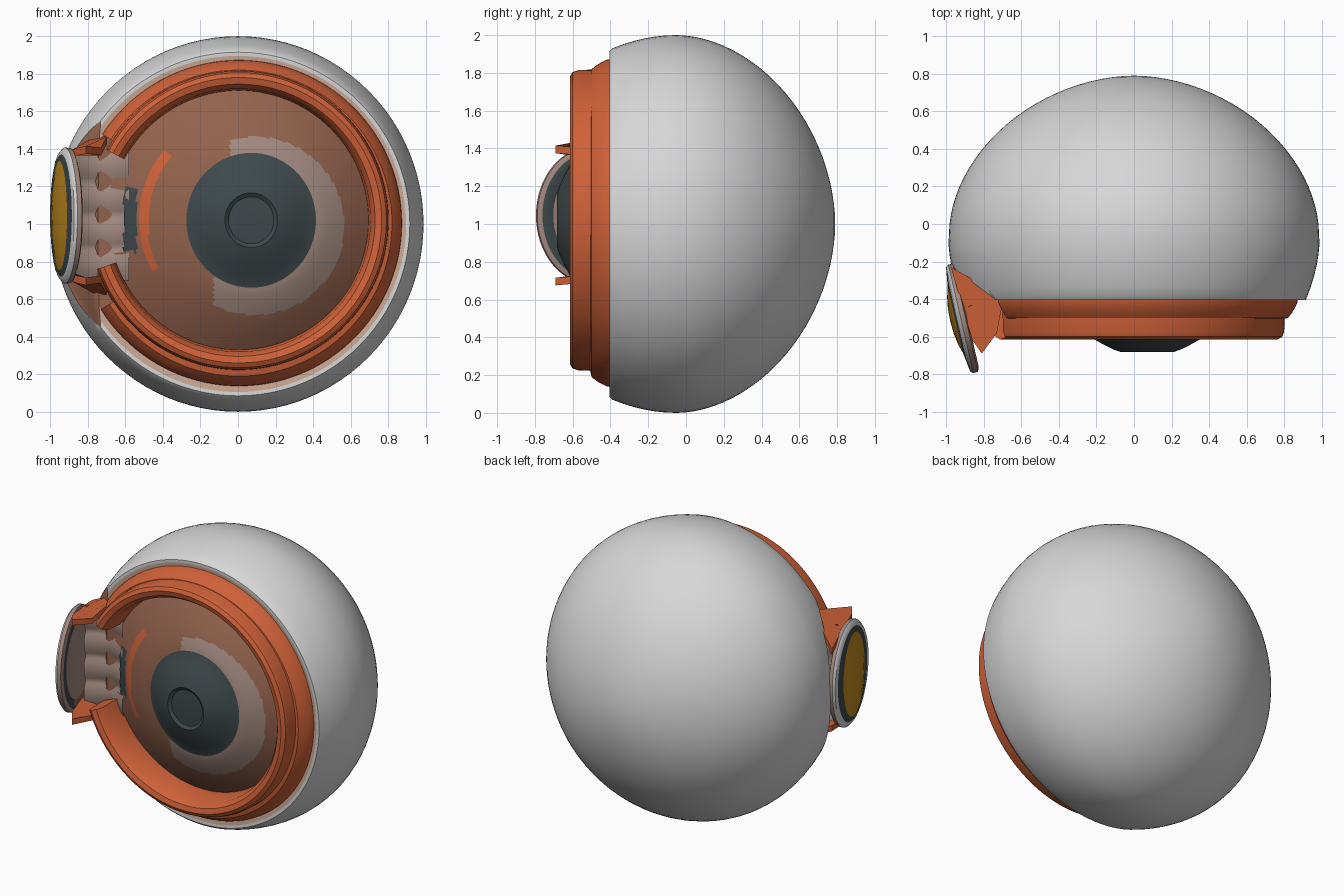
import bpy, bmesh, math
from mathutils import Matrix, Vector

if "Cube" in bpy.data.objects:
    bpy.data.objects.remove(bpy.data.objects["Cube"])

COLOURS = {
    "shell_white": (0.68, 0.68, 0.68),
    "orange": (0.62, 0.12, 0.04),
    "brown": (0.29, 0.125, 0.075),
    "beige": (0.36, 0.25, 0.215),
    "dark_slate": (0.048, 0.065, 0.07),
    "amber": (0.52, 0.25, 0.012),
    "light_tan": (0.60, 0.39, 0.30),
}
NAMES = list(COLOURS)
MATS = []
for n, c in COLOURS.items():
    m = bpy.data.materials.new(n)
    m.diffuse_color = (*c, 1)
    m.use_nodes = True
    m.node_tree.nodes["Principled BSDF"].inputs["Base Color"].default_value = m.diffuse_color
    MATS.append(m)
WHITE, ORANGE, BROWN, BEIGE, DARK, AMBER, TAN = range(7)


def finish(name, bm, angle=35, matrix=None):
    me = bpy.data.meshes.new(name)
    bm.to_mesh(me)
    bm.free()
    for m in MATS:
        me.materials.append(m)
    if matrix:
        me.transform(matrix)
    ob = bpy.data.objects.new(name, me)
    bpy.context.collection.objects.link(ob)
    bpy.ops.object.select_all(action='DESELECT')
    ob.select_set(True)
    bpy.context.view_layer.objects.active = ob
    bpy.ops.object.shade_smooth_by_angle(angle=math.radians(angle))
    return ob


def revolve(rows, segs=96, a0=0, a1=360):
    """Sweep rows (y, rx, rz, cx, cz, band colour) about the y axis."""
    bm = bmesh.new()
    full = a1 - a0 >= 360
    count = segs if full else segs + 1
    rings = []
    for y, rx, rz, cx, cz, mat in rows:
        ring = []
        for j in range(count):
            a = math.radians(a0 + (a1 - a0) * j / segs)
            ring.append(bm.verts.new((cx + rx * math.cos(a), y, cz + rz * math.sin(a))))
        rings.append(ring)
    for i in range(len(rows) - 1):
        for j in range(segs):
            k = (j + 1) % count
            f = bm.faces.new((rings[i][j], rings[i][k], rings[i + 1][k], rings[i + 1][j]))
            f.material_index = rows[i][5]
    if not full:
        for ring_end, flip in ((0, False), (-1, True)):
            loop = [r[ring_end] for r in rings]
            f = bm.faces.new(loop[::-1] if flip else loop)
            f.material_index = rows[0][5]
    bmesh.ops.remove_doubles(bm, verts=bm.verts, dist=0.0005)
    return bm


# Rounded white shell with a flat front, sliced obliquely where the side eye sits
rows = []
for i in range(25):
    a = math.pi / 2 * (1 - i / 24)
    e = 2 / 1.87
    r = max(math.cos(a), 0) ** e
    rows.append((-0.05 + 0.84 * math.sin(a) ** e, r * 0.985, r, 0, 1, WHITE))
for i in range(1, 7):
    s = i / 6
    r = 1 - 0.07 * s * s
    rows.append((-0.05 - 0.34 * s, r * 0.99, r, 0, 1, WHITE))
for y, r, m in ((-0.405, 0.915, WHITE), (-0.405, 0.895, TAN), (-0.40, 0.86, BROWN), (-0.37, 0, BROWN)):
    rows.append((y, r, r, 0, 1, m))
bm = revolve(rows)
bmesh.ops.bisect_plane(bm, geom=bm.verts[:] + bm.edges[:] + bm.faces[:],
                       plane_co=(-0.74, -0.40, 1), plane_no=(-0.6, -0.8, 0), clear_outer=True)
old = set(bm.faces)
bmesh.ops.holes_fill(bm, edges=[e for e in bm.edges if e.is_boundary], sides=0)
for f in bm.faces:
    if f not in old:
        f.material_index = BROWN
bmesh.ops.recalc_face_normals(bm, faces=bm.faces)
finish("rounded_shell", bm)


# Orange flange and the raised lid ring, both open on the left
def ring(name, prof, cz, a0, a1):
    finish(name, revolve([(y, r, r, 0.005, cz, ORANGE) for y, r in prof], 96, a0, a1))


ring("outer_flange", [(-0.385, 0.87), (-0.42, 0.865), (-0.45, 0.85), (-0.475, 0.835),
                      (-0.50, 0.815), (-0.51, 0.77), (-0.42, 0.74)], 1.005, -148, 147)
ring("lid_ring", [(-0.42, 0.80), (-0.57, 0.795), (-0.60, 0.785), (-0.615, 0.76),
                  (-0.605, 0.725), (-0.57, 0.70), (-0.40, 0.69)], 1.02, -161, 152)

# Domed iris with dark pupil, beige patch and orange stripe
rows = []
for i in range(33):
    t = 1 - i / 32
    r = 0.345 + 0.355 * t
    rows.append((-0.58 + 0.18 * t ** 1.3, r, r * (1.04 - 0.04 * t),
                 0.07 * (1 - t), 1.02 + 0.01 * t, BROWN))
for y, r in ((-0.61, 0.29), (-0.643, 0.23), (-0.668, 0.18), (-0.682, 0.14), (-0.667, 0.12),
             (-0.672, 0.06), (-0.672, 0)):
    rows.append((y, r, r * 1.04, 0.07, 1.02, DARK))
rows[32] = rows[32][:5] + (DARK,)
bm = revolve(rows, 160)
gone = []
for f in bm.faces:
    c = f.calc_center_median()
    if f.material_index == DARK:
        continue
    dx, dz = c.x - 0.07, c.z - 1.02
    d = math.hypot(dx, dz)
    ang = math.degrees(math.atan2(dz, dx)) % 360
    if math.hypot(c.x - 0.09, c.z - 0.99) < 0.475 and c.x > (-0.04 if c.z > 1 else -0.13):
        f.material_index = BEIGE
    if 0.55 < d < 0.595 and 141 < ang < 207:
        f.material_index = ORANGE
    if abs(c.z - 1.02) < 0.17 and c.x < -0.54:
        f.material_index = DARK
        if c.x < -0.61:
            gone.append(f)
bmesh.ops.delete(bm, geom=gone, context='FACES')
finish("iris_and_pupil", bm)

# Ribbed bridge between the main iris and the side eye
bm = bmesh.new()
grid = []
NX, NZ = 8, 40
for i in range(NX + 1):
    col = []
    for j in range(NZ + 1):
        s, t = i / NX, j / NZ
        z = 0.70 + 0.70 * t
        y = -0.44 + 0.06 * math.sin(math.pi * s) - 0.02 * abs(math.sin(4 * math.pi * t))
        col.append(bm.verts.new((-0.88 + 0.30 * s, y, z)))
    grid.append(col)
for i in range(NX):
    for j in range(NZ):
        f = bm.faces.new((grid[i][j], grid[i + 1][j], grid[i + 1][j + 1], grid[i][j + 1]))
        f.material_index = BEIGE
finish("ribbed_bridge", bm, 60)

# Side eye: oval cup facing left, amber dome outside, beige hollow inside
profile = [
    (0.015, 0.0, 0.0, BEIGE), (0.02, 0.15, 0.20, BEIGE), (0.03, 0.21, 0.27, BROWN),
    (0.035, 0.24, 0.31, BROWN), (0.035, 0.27, 0.335, BEIGE), (0.025, 0.295, 0.36, BEIGE),
    (0.0, 0.297, 0.362, WHITE), (-0.015, 0.285, 0.345, WHITE), (-0.02, 0.25, 0.325, DARK),
    (-0.03, 0.18, 0.29, AMBER), (-0.045, 0.13, 0.21, AMBER), (-0.055, 0.07, 0.11, AMBER),
    (-0.058, 0.0, 0.0, AMBER)]
bm = revolve([(y, rx, rz, 0, 0, m) for y, rx, rz, m in profile], 64)
for f in bm.faces:
    c = f.calc_center_median()
    if f.material_index == BROWN and c.x > 0.08:
        f.material_index = DARK
place = Matrix(((0.226, 0.974, 0, -0.922), (-0.974, 0.226, 0, -0.505), (0, 0, 1, 1.045), (0, 0, 0, 1)))
finish("side_eye", bm, 40, place)

# Orange brackets joining the lid ends to the side eye, above and below
outline = [(-0.975, -0.23, 0.29), (-0.76, -0.35, 0.42), (-0.70, -0.42, 0.42), (-0.73, -0.58, 0.36),
           (-0.81, -0.69, 0.37), (-0.86, -0.62, 0.36), (-0.92, -0.42, 0.33)]
for name, s in (("upper_bracket", 1), ("lower_bracket", -1)):
    bm = bmesh.new()
    f = bm.faces.new([bm.verts.new((x, y, 1.045 + s * h)) for x, y, h in outline])
    ext = bmesh.ops.extrude_face_region(bm, geom=[f])
    for v in ext["geom"]:
        if isinstance(v, bmesh.types.BMVert):
            v.co.z -= s * 0.04
    bmesh.ops.recalc_face_normals(bm, faces=bm.faces)
    for f in bm.faces:
        f.material_index = ORANGE
    finish(name, bm)
